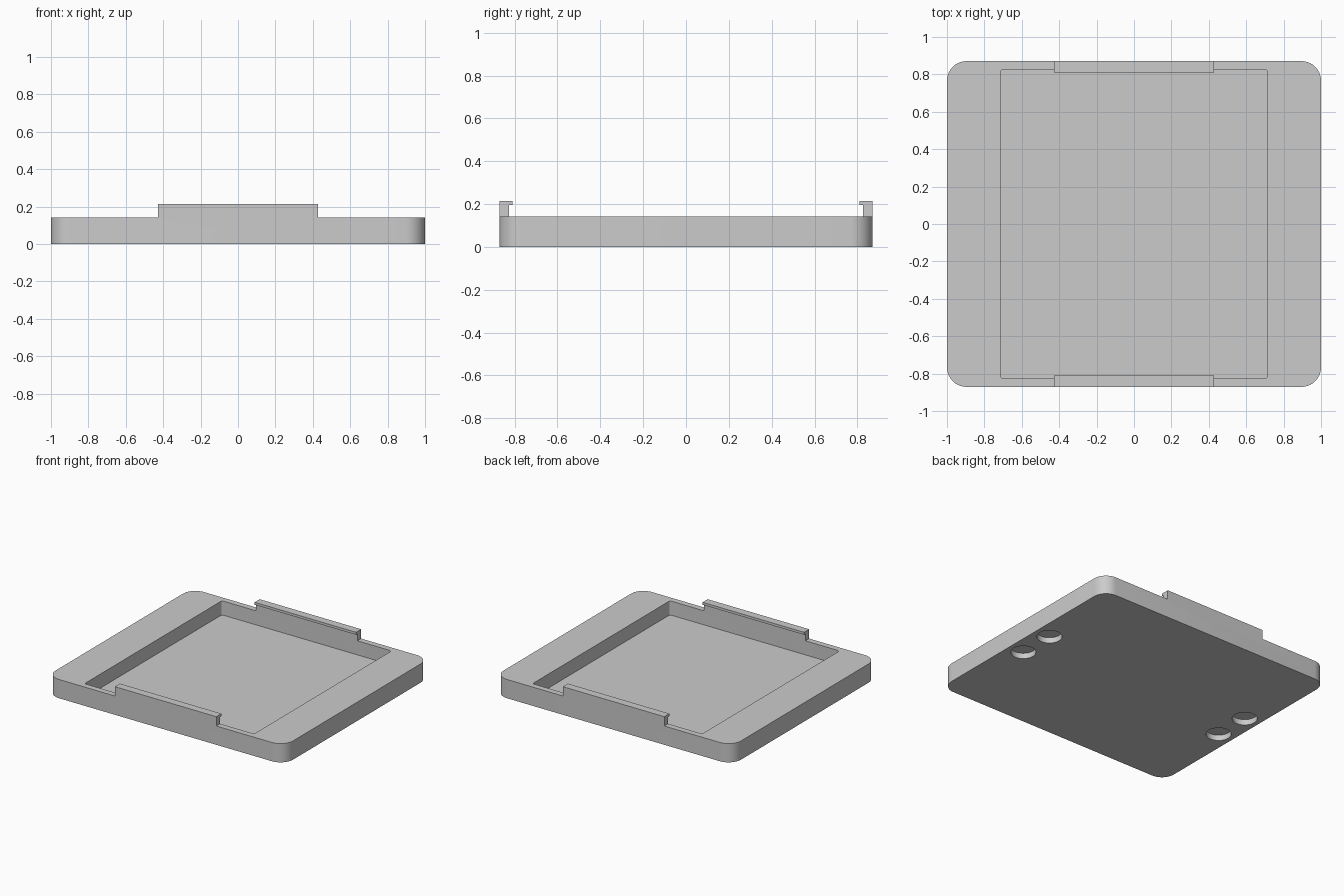
import bpy, bmesh, math

if "Cube" in bpy.data.objects:
    bpy.data.objects.remove(bpy.data.objects["Cube"], do_unlink=True)

GREY = (0.6, 0.6, 0.6, 1.0)
mat = bpy.data.materials.new("plain grey")
mat.use_nodes = True
mat.diffuse_color = GREY
mat.node_tree.nodes["Principled BSDF"].inputs["Base Color"].default_value = GREY

# Main sizes
HALF_X, HALF_Y, RIM = 1.0, 0.871, 0.143
POCKET_X, POCKET_Y, FLOOR = 0.714, 0.826, 0.036
CLIP_X, CLIP_TOP, LIP_Y, LIP_Z = 0.427, 0.214, 0.81, 0.195


def extrude_outline(name, points, offset):
    """Solid made by sweeping a closed outline along an offset."""
    bm = bmesh.new()
    face = bm.faces.new([bm.verts.new(p) for p in points])
    swept = bmesh.ops.extrude_face_region(bm, geom=[face])
    verts = [v for v in swept["geom"] if isinstance(v, bmesh.types.BMVert)]
    bmesh.ops.translate(bm, verts=verts, vec=offset)
    bmesh.ops.recalc_face_normals(bm, faces=bm.faces)
    mesh = bpy.data.meshes.new(name)
    bm.to_mesh(mesh)
    bm.free()
    mesh.materials.append(mat)
    obj = bpy.data.objects.new(name, mesh)
    bpy.context.collection.objects.link(obj)
    return obj


def rounded_slab(name, hx, hy, radius, z0, z1, steps=10, centre=(0, 0)):
    points = []
    for quarter, (sx, sy) in enumerate([(1, 1), (-1, 1), (-1, -1), (1, -1)]):
        for i in range(steps + 1):
            a = math.pi / 2 * (quarter + i / steps)
            points.append((centre[0] + sx * (hx - radius) + radius * math.cos(a),
                           centre[1] + sy * (hy - radius) + radius * math.sin(a), z0))
    return extrude_outline(name, points, (0, 0, z1 - z0))


def disc_cutter(x, y, radius, z0, z1, sides=40):
    points = [(x + radius * math.cos(math.tau * i / sides),
               y + radius * math.sin(math.tau * i / sides), z0) for i in range(sides)]
    return extrude_outline("magnet_hole_cutter", points, (0, 0, z1 - z0))


def combine(target, tool, operation):
    """Apply a boolean and discard the tool."""
    mod = target.modifiers.new(operation, "BOOLEAN")
    mod.operation, mod.solver, mod.object = operation, "EXACT", tool
    bpy.context.view_layer.objects.active = target
    bpy.ops.object.modifier_apply(modifier=mod.name)
    bpy.data.objects.remove(tool, do_unlink=True)


# Tray body with rounded corners
tray = rounded_slab("tray", HALF_X, HALF_Y, 0.105, 0, RIM)

# Open pocket in the top
combine(tray, rounded_slab("pocket_cutter", POCKET_X, POCKET_Y, 0.018, FLOOR, 0.3, 5),
        "DIFFERENCE")

# Four shallow round holes underneath
for x in (-0.879, 0.879):
    for y in (-0.14, 0.14):
        combine(tray, disc_cutter(x, y, 0.087, -0.1, 0.042), "DIFFERENCE")

# Hooked clips on the front and back walls
for side in (-1, 1):
    profile = [(HALF_Y, RIM), (HALF_Y, CLIP_TOP), (LIP_Y, CLIP_TOP),
               (LIP_Y, LIP_Z), (POCKET_Y, LIP_Z), (POCKET_Y, RIM)]
    clip = extrude_outline("clip", [(-CLIP_X, side * y, z) for y, z in profile],
                           (2 * CLIP_X, 0, 0))
    combine(tray, clip, "UNION")

# Smooth rounded corners, crisp edges
bpy.ops.object.select_all(action="DESELECT")
tray.select_set(True)
bpy.context.view_layer.objects.active = tray
bpy.ops.object.shade_smooth_by_angle(angle=math.radians(30))
